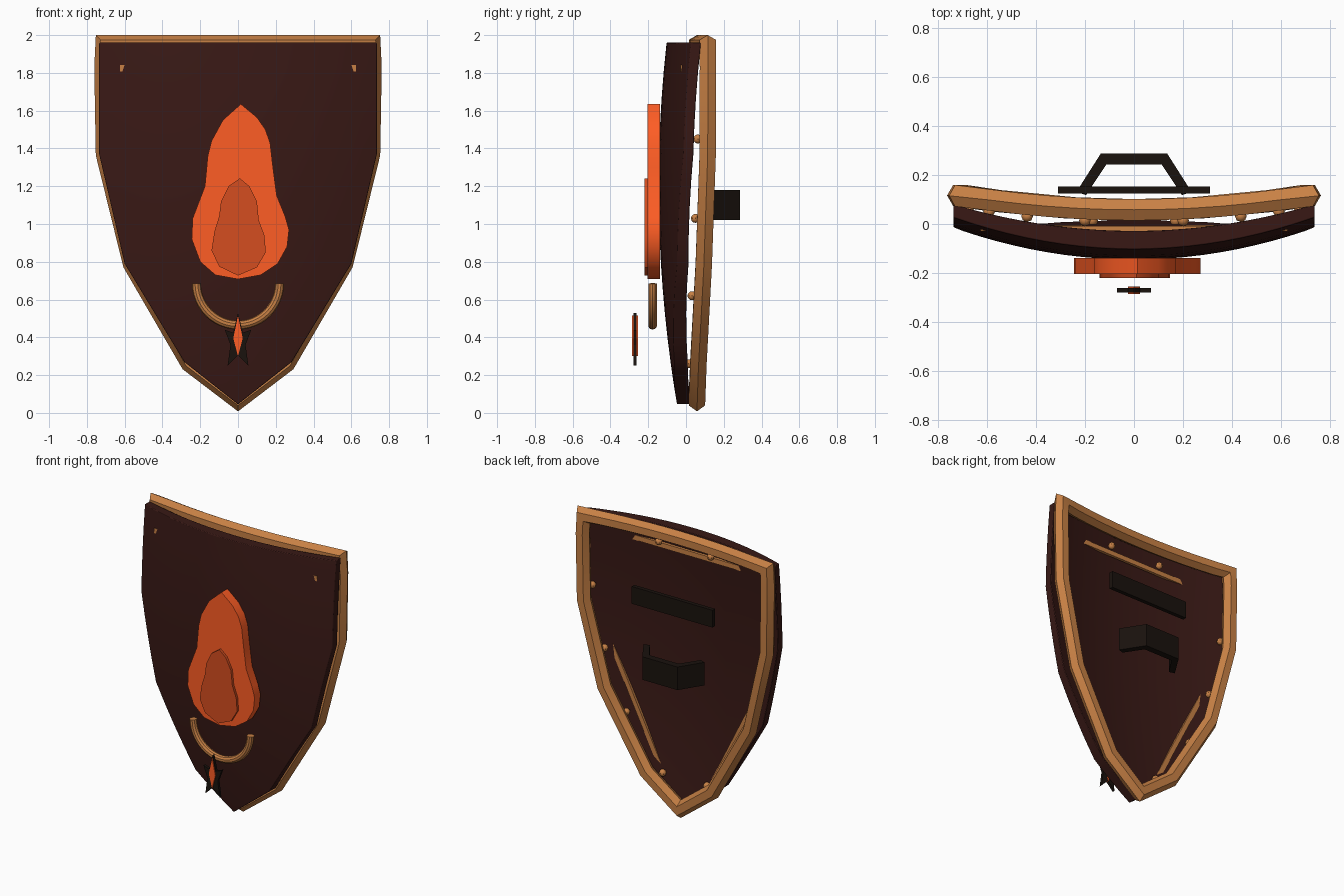
import bpy, bmesh, math
from mathutils import Vector

if "Cube" in bpy.data.objects:
    bpy.data.objects.remove(bpy.data.objects["Cube"])

def mat(name, c):
    m = bpy.data.materials.new(name)
    m.diffuse_color = (*c, 1)
    m.use_nodes = True
    m.node_tree.nodes["Principled BSDF"].inputs["Base Color"].default_value = m.diffuse_color
    return m

WOOD = mat("dark_wood", (.04, .0095, .0075))
BRASS = mat("brass", (.58, .22, .06))
FLAME = mat("flame_orange", (1, .11, .018))
EMBER = mat("ember_orange", (.66, .075, .014))
LEATHER = mat("dark_leather", (.010, .006, .004))

def finish(name, bm, m, smooth=False):
    bmesh.ops.recalc_face_normals(bm, faces=bm.faces[:])
    me = bpy.data.meshes.new(name)
    bm.to_mesh(me)
    bm.free()
    ob = bpy.data.objects.new(name, me)
    bpy.context.collection.objects.link(ob)
    me.materials.append(m)
    if smooth:
        bpy.ops.object.select_all(action='DESELECT')
        ob.select_set(True)
        bpy.context.view_layer.objects.active = ob
        bpy.ops.object.shade_smooth_by_angle(angle=math.radians(35))
    return ob

def plate(name, pts, y0, y1, m, smooth=False):
    """Extrude an x-z outline from y0 to y1."""
    bm = bmesh.new()
    a = [bm.verts.new((x, y0, z)) for x, z in pts]
    b = [bm.verts.new((x, y1, z)) for x, z in pts]
    bm.faces.new(a)
    bm.faces.new(b[::-1])
    for i in range(len(a)):
        j = (i + 1) % len(a)
        bm.faces.new((a[i], a[j], b[j], b[i]))
    return finish(name, bm, m, smooth)

def sweep(name, path, r, sides, m, closed=False):
    """Sweep a regular section along a path, mitred in the x-z plane."""
    bm, rings, n = bmesh.new(), [], len(path)
    P = [Vector(p) for p in path]
    Y = Vector((0, 1, 0))
    for i, p in enumerate(P):
        d0 = p - P[i - 1] if closed or i else P[1] - p
        d1 = P[(i + 1) % n] - p if closed or i < n - 1 else d0
        n0, n1 = [Vector((d.z, 0, -d.x)).normalized() for d in (d0, d1)]
        nn = (n0 + n1).normalized()
        nn = nn / max(nn.dot(n0), .5)
        rings.append([bm.verts.new(p + r * (math.cos(t) * nn + math.sin(t) * Y))
                      for t in (2 * math.pi * k / sides for k in range(sides))])
    for i in range(n if closed else n - 1):
        a, b = rings[i], rings[(i + 1) % n]
        for k in range(sides):
            l = (k + 1) % sides
            bm.faces.new((a[k], a[l], b[l], b[k]))
    if not closed:
        bm.faces.new(rings[0])
        bm.faces.new(rings[-1])
    return finish(name, bm, m, sides > 6 or closed)

def box(name, x, y, z, m):
    return plate(name, [(x[0], z[0]), (x[1], z[0]), (x[1], z[1]), (x[0], z[1])], *y, m)

# Domed board: a grid squeezed to the heater outline, thinner toward the sides
EDGE = [(0, .045), (.285, .27), (.60, .79), (.735, 1.37), (.735, 1.96)]
def skin_y(x, z, back):
    bow = .2 * x * x + .075 if back else .24 * x * x
    return -.145 + .073 * (z - 1.2) ** 2 + bow

rows = [(0, .045)]
for (x0, z0), (x1, z1) in zip(EDGE, EDGE[1:]):
    rows += [(x0 + (x1 - x0) * k / 4, z0 + (z1 - z0) * k / 4) for k in range(1, 5)]
bm = bmesh.new()
N = 20
skins = []
for back in (False, True):
    skins.append([[bm.verts.new((x, skin_y(x, z, back), z))
                   for x in (w * (2 * i / N - 1) for i in range(N + 1))] for w, z in rows])
for g in skins:
    for a, b in zip(g, g[1:]):
        for i in range(N):
            bm.faces.new((a[i], a[i + 1], b[i + 1], b[i]))
def border(g):
    return [r[0] for r in g] + g[-1][1:-1] + [r[-1] for r in g[::-1]]
fa, ba = border(skins[0]), border(skins[1])
for i in range(len(fa) - 1):
    bm.faces.new((fa[i], fa[i + 1], ba[i + 1], ba[i]))
bmesh.ops.remove_doubles(bm, verts=bm.verts[:], dist=1e-5)
board = finish("shield_board", bm, WOOD, True)
bev = board.modifiers.new("edge_bevel", 'BEVEL')
bev.width, bev.segments, bev.angle_limit = .012, 2, math.radians(40)

# Six-sided rim bowed backwards at the sides
side = [(.255, .265), (.56, .79), (.703, 1.37), (.711, 1.83), (.705, 1.95)]
outline = [(0, .071)] + side
outline += [(.705 - 1.41 * k / 12, 1.95) for k in range(1, 12)]
outline += [(-x, z) for x, z in side[::-1]]
sweep("rim", [(x, .058 + .115 * x * x, z) for x, z in outline], .05, 6, BRASS, True)

# Flat reinforcing bars partly sunk into the back
box("top_bar", (-.625, .625), (-.028, -.008), (1.808, 1.842), BRASS)
for s, tag in ((1, "right"), (-1, "left")):
    plate("side_bar_" + tag, [(s * .57, 1.06), (s * .18, .28), (s * .21, .265), (s * .60, 1.045)],
          -.025, -.004, BRASS)
    # Rivets inside the rim
    for k, (x, z) in enumerate([(.2, 1.86), (.675, 1.45), (.59, 1.03), (.435, .62), (.17, .26)]):
        bm = bmesh.new()
        bmesh.ops.create_uvsphere(bm, u_segments=8, v_segments=6, radius=.024)
        bmesh.ops.translate(bm, verts=bm.verts[:], vec=(s * x, .01 + .115 * x * x, z))
        finish(f"rivet_{tag}_{k + 1}", bm, BRASS, True)

# Arm strap and bent hand grip
box("arm_strap", (-.31, .31), (.125, .153), (1.45, 1.57), LEATHER)
outer = [(-.235, .13), (-.135, .287), (.135, .287), (.235, .13)]
inner = [(.195, .118), (.113, .242), (-.113, .242), (-.195, .118)]
bm = bmesh.new()
lo, hi = [[bm.verts.new((x, y, z)) for x, y in outer + inner] for z in (1.02, 1.18)]
for v in (lo, hi):
    for i in range(3):
        bm.faces.new((v[i], v[i + 1], v[6 - i], v[7 - i]))
for i in range(8):
    j = (i + 1) % 8
    bm.faces.new((lo[i], lo[j], hi[j], hi[i]))
finish("hand_grip", bm, LEATHER)

# Flame emblem and its inner ember
plate("flame", [(.015, 1.635), (-.08, 1.55), (-.14, 1.44), (-.16, 1.36), (-.175, 1.2), (-.24, 1.03),
                (-.245, .92), (-.2, .8), (-.12, .73), (0, .708), (.12, .73), (.21, .79), (.26, .88),
                (.27, .97), (.25, 1.04), (.205, 1.15), (.185, 1.3), (.17, 1.43), (.145, 1.5), (.1, 1.565)],
      -.203, -.138, FLAME, True)
plate("ember", [(.01, 1.242), (-.05, 1.2), (-.09, 1.12), (-.1, 1.04), (-.125, .96), (-.14, .86),
                (-.1, .775), (0, .727), (.1, .77), (.147, .85), (.14, .94), (.11, 1.02), (.1, 1.12), (.06, 1.2)],
      -.22, -.19, EMBER, True)

# Half ring under the flame
arc = [math.pi * k / 24 for k in range(25)]
sweep("half_ring", [(-.22 * math.cos(t), -.177, .685 - .22 * math.sin(t)) for t in arc],
      .024, 10, BRASS)

# Hanging star with a slim gem set through it
plate("star", [(0, .53), (-.025, .425), (-.07, .44), (-.04, .36), (-.055, .25), (0, .305),
               (.055, .25), (.04, .36), (.07, .44), (.025, .425)], -.279, -.261, LEATHER)
plate("gem", [(0, .515), (.025, .395), (0, .3), (-.025, .395)], -.285, -.255, FLAME)
